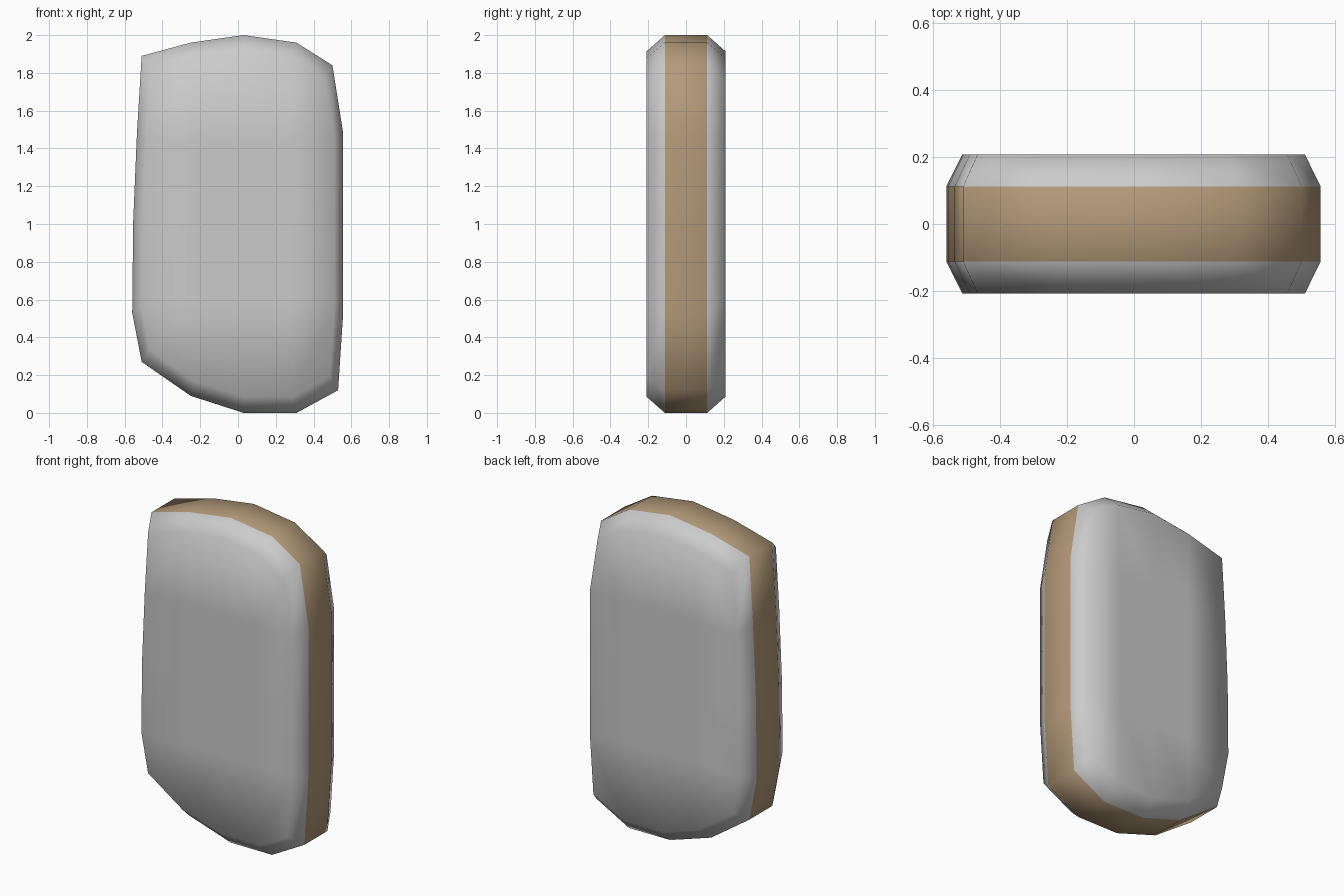
import bpy
import bmesh

if "Cube" in bpy.data.objects:
    bpy.data.objects.remove(bpy.data.objects["Cube"])


def make_material(name, colour):
    mat = bpy.data.materials.new(name)
    mat.diffuse_color = (*colour, 1.0)
    mat.use_nodes = True
    mat.node_tree.nodes["Principled BSDF"].inputs["Base Color"].default_value = mat.diffuse_color
    return mat


# Uneven rounded slab: a 5 x 5 grid whose border is the outline
col_x = [-0.25, 0.03, 0.31]
row_z = [0.53, 1.01, 1.48]
bottom = [(-0.51, 0.27), (-0.25, 0.09), (0.03, 0.0), (0.31, 0.0), (0.53, 0.12)]
top = [(-0.51, 1.89), (-0.25, 1.96), (0.03, 2.0), (0.31, 1.96), (0.50, 1.84)]
left_x = [-0.56, -0.555, -0.535]
right_x = [0.557, 0.557, 0.557]
middle = [[(x, z) for x in (l, *col_x, r)]
          for l, z, r in zip(left_x, row_z, right_x)]
grid = [bottom, *middle, top]
N = 5

# Border indices, anticlockwise seen from the front
border = ([(0, c) for c in range(N)] + [(r, N - 1) for r in range(1, N)]
          + [(N - 1, c) for c in range(N - 2, -1, -1)]
          + [(r, 0) for r in range(N - 2, 0, -1)])

RIM_Y, FACE_Y, INSET = 0.112, 0.208, 0.915
bm = bmesh.new()


def add_point(p, y, scale):
    return bm.verts.new((p[0] * scale, y, 1 + (p[1] - 1) * scale))


# Flat grey faces front and back, with the rim loops beside them
faces, rims = {}, {}
for side in (-1, 1):
    g = [[add_point(p, side * FACE_Y, INSET) for p in row] for row in grid]
    for r in range(N - 1):
        for c in range(N - 1):
            bm.faces.new((g[r][c], g[r][c + 1], g[r + 1][c + 1], g[r + 1][c]))
    faces[side] = [g[r][c] for r, c in border]
    rims[side] = [add_point(grid[r][c], side * RIM_Y, 1) for r, c in border]


def bridge(a, b, material_index):
    for i in range(len(a)):
        j = (i + 1) % len(a)
        f = bm.faces.new((a[i], a[j], b[j], b[i]))
        f.material_index = material_index


# Sloped grey edges and the brown band around the middle
bridge(faces[-1], rims[-1], 0)
bridge(rims[-1], rims[1], 1)
bridge(rims[1], faces[1], 0)

bmesh.ops.recalc_face_normals(bm, faces=bm.faces)
for f in bm.faces:
    f.smooth = True

mesh = bpy.data.meshes.new("rounded_slab")
bm.to_mesh(mesh)
bm.free()
mesh.materials.append(make_material("light grey", (0.6, 0.6, 0.6)))
mesh.materials.append(make_material("tan brown", (0.45, 0.32, 0.19)))
slab = bpy.data.objects.new("rounded_slab", mesh)
bpy.context.collection.objects.link(slab)
